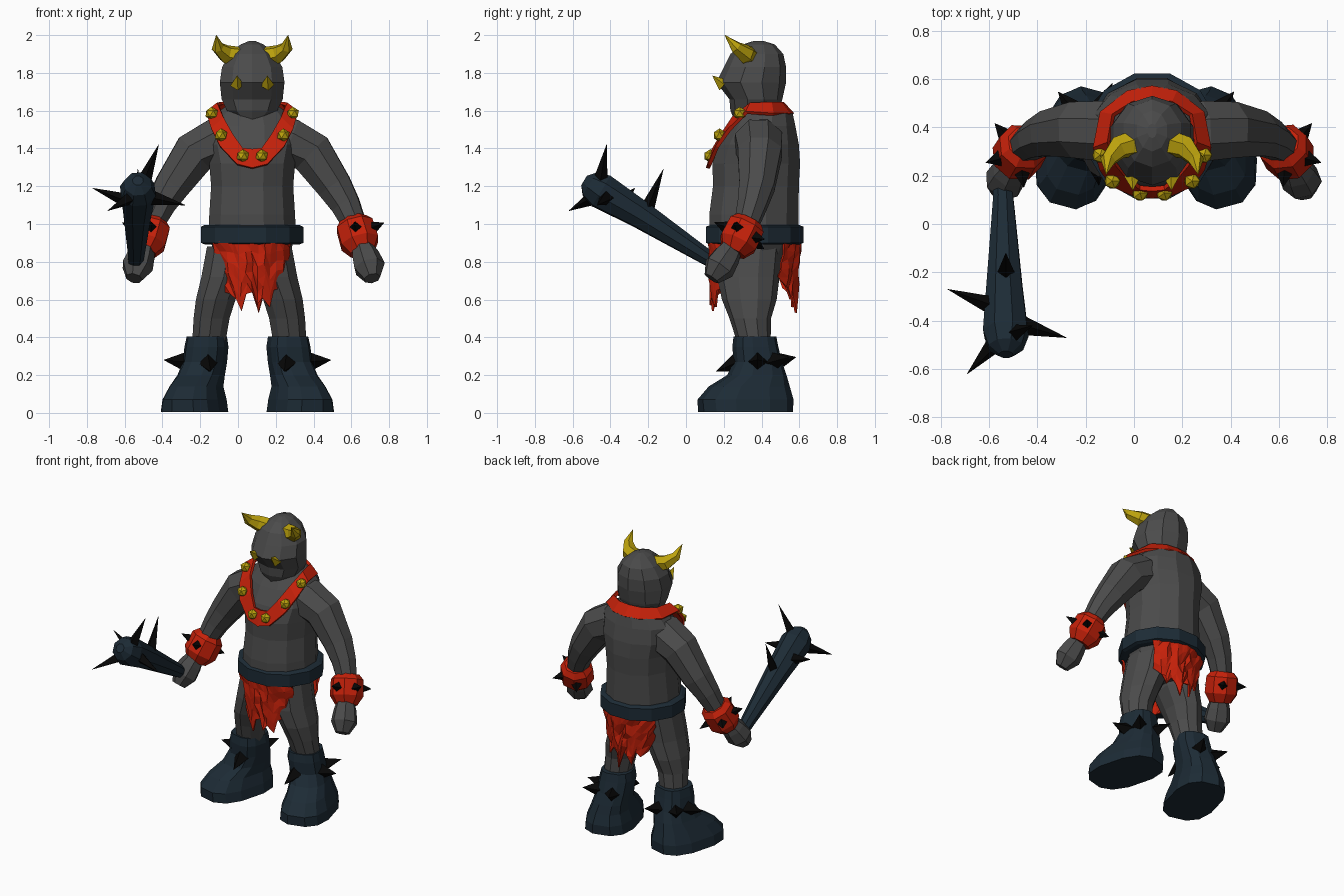
import bpy, bmesh, math, random
from mathutils import Vector, Matrix

if "Cube" in bpy.data.objects:
    bpy.data.objects.remove(bpy.data.objects["Cube"])

random.seed(4)
CX = 0.075          # body centre line


def material(name, rgb):
    m = bpy.data.materials.new(name)
    m.diffuse_color = (*rgb, 1)
    m.use_nodes = True
    m.node_tree.nodes["Principled BSDF"].inputs["Base Color"].default_value = m.diffuse_color
    return m


GREY = material("grey_skin", (0.070, 0.070, 0.070))
BLUE = material("dark_blue", (0.012, 0.024, 0.036))
RED = material("red_cloth", (0.56, 0.015, 0.003))
GOLD = material("gold", (0.50, 0.36, 0.004))
BLACK = material("black", (0.002, 0.002, 0.002))


def finish(bm, name, mat):
    bmesh.ops.recalc_face_normals(bm, faces=bm.faces)
    me = bpy.data.meshes.new(name)
    bm.to_mesh(me)
    bm.free()
    ob = bpy.data.objects.new(name, me)
    me.materials.append(mat)
    bpy.context.collection.objects.link(ob)
    return ob


def skin(bm, rings):
    """Bridge a list of rings and cap both ends."""
    vs = [[bm.verts.new(p) for p in r] for r in rings]
    n = len(vs[0])
    for a, b in zip(vs, vs[1:]):
        for i in range(n):
            j = (i + 1) % n
            bm.faces.new((a[i], a[j], b[j], b[i]))
    bm.faces.new(vs[0])
    bm.faces.new(vs[-1])


def stack(name, mat, levels, n=12, s=1, yaw=0.0, box=1.0, mid=CX):
    """Horizontal oval rings: (z, x from the middle, y, x radius, y radius)."""
    rings = []
    for z, cx, cy, rx, ry in levels:
        ring = []
        for i in range(n):
            a = 2 * math.pi * (i + 0.5) / n
            c, q = math.cos(a), math.sin(a)
            x = rx * math.copysign(abs(c) ** box, c)
            y = ry * math.copysign(abs(q) ** box, q)
            k = yaw * s
            ring.append((mid + s * cx + x * math.cos(k) - y * math.sin(k),
                         cy + x * math.sin(k) + y * math.cos(k), z))
        rings.append(ring)
    bm = bmesh.new()
    skin(bm, rings)
    return finish(bm, name, mat)


def tube(bm, path, n):
    """Round rings along a path of (point, radius)."""
    pts = [Vector(p) for p, _ in path]
    rings, side, last = [], None, None
    for i, (p, r) in enumerate(path):
        t = (pts[min(i + 1, len(pts) - 1)] - pts[max(i - 1, 0)]).normalized()
        if side is None:
            side = t.orthogonal().normalized()
        else:
            side = last.rotation_difference(t) @ side
        last = t
        rings.append([pts[i] + Matrix.Rotation(2 * math.pi * (k + .5) / n, 3, t) @ side * r
                      for k in range(n)])
    skin(bm, rings)


def tube_part(name, mat, path, n):
    bm = bmesh.new()
    tube(bm, path, n)
    return finish(bm, name, mat)


def spikes(name, mat, items, n=4):
    bm = bmesh.new()
    for base, tip, r in items:
        tube(bm, [(base, r), (tip, 0.001)], n)
    return finish(bm, name, mat)


def side_path(path, s, mid=0.08):
    return [((mid + s * x, y, z), r) for x, y, z, r in path]


# Torso, head and belt
stack("torso", GREY, [(.74, 0, .35, .10, .13), (.82, 0, .35, .20, .18), (.95, 0, .36, .24, .245),
      (1.05, 0, .36, .235, .245), (1.20, 0, .37, .225, .235), (1.32, 0, .372, .235, .24),
      (1.42, 0, .385, .26, .22), (1.52, 0, .405, .25, .18), (1.585, 0, .42, .20, .15),
      (1.64, 0, .41, .12, .105)])
stack("head", GREY, [(1.54, 0, .34, .06, .08), (1.60, 0, .365, .14, .13), (1.66, 0, .37, .17, .14),
      (1.75, 0, .345, .18, .185), (1.83, 0, .365, .168, .165), (1.90, 0, .375, .125, .14),
      (1.95, 0, .385, .065, .085), (1.968, 0, .385, .02, .03)], n=10)
stack("belt", BLUE, [(.892, 0, .364, .26, .245), (.90, 0, .364, .28, .268), (.985, 0, .364, .28, .268),
      (.995, 0, .364, .26, .245)])

# Collar band: inner and outer edge from the chest round to the nape
half = [((0, .145, 1.395), (0, .115, 1.295)), ((.05, .15, 1.40), (.08, .125, 1.315)),
        ((.10, .19, 1.47), (.17, .165, 1.41)), ((.15, .25, 1.56), (.215, .23, 1.50)),
        ((.18, .34, 1.635), (.24, .32, 1.59)), ((.16, .45, 1.64), (.21, .46, 1.58)),
        ((.08, .50, 1.64), (.10, .545, 1.58)), ((0, .51, 1.64), (0, .565, 1.58))]
flip = [tuple((-p[0], p[1], p[2]) for p in pair) for pair in half[-2:0:-1]]
bm = bmesh.new()
rows = [[bm.verts.new((CX + x, y, z)) for x, y, z in pair] for pair in half + flip]
for a, b in zip(rows, rows[1:] + rows[:1]):
    bm.faces.new((a[0], b[0], b[1], a[1]))
collar = finish(bm, "collar", RED)
mod = collar.modifiers.new("thickness", 'SOLIDIFY')
mod.thickness, mod.offset = 0.02, 0

# Collar studs
bm = bmesh.new()
for s in (-1, 1):
    for x, y, z in ((.05, .128, 1.36), (.165, .178, 1.47), (.215, .285, 1.585)):
        bmesh.ops.create_icosphere(bm, subdivisions=1, radius=.036,
                                   matrix=Matrix.Translation((CX + s * x, y, z)))
finish(bm, "collar_studs", GOLD)


# Ragged loincloth, front and back
def cloth(name, sign, hems):
    bm = bmesh.new()
    n, rows = len(hems), 6
    grid = []
    for i, hem in enumerate(hems):
        t = 2 * i / (n - 1) - 1
        col = []
        for j in range(rows):
            v = j / (rows - 1)
            x = CX + .205 * t * (1 - .16 * v) + random.uniform(-.006, .006)
            y = .36 + sign * (.24 * math.sqrt(1 - .6 * t * t) - .02 * v) + random.uniform(-.012, .012)
            col.append(bm.verts.new((x, y, .91 + (hem - .91) * v)))
        grid.append(col)
    for a, b in zip(grid, grid[1:]):
        for j in range(rows - 1):
            bm.faces.new((a[j], b[j], b[j + 1]))
            bm.faces.new((a[j], b[j + 1], a[j + 1]))
    ob = finish(bm, name, RED)
    m = ob.modifiers.new("thickness", 'SOLIDIFY')
    m.thickness, m.offset = .012, 0


cloth("front_cloth", -1, [.68, .64, .63, .60, .54, .63, .64, .57, .61, .56, .65, .66, .73])
cloth("back_cloth", 1, [.74, .66, .63, .66, .56, .63, .64, .53, .62, .65, .60, .67, .72])

for s, side in ((-1, "left"), (1, "right")):
    # Legs and boots
    stack(side + "_leg", GREY, [(.88, .11, .34, .12, .17), (.72, .135, .33, .125, .165),
          (.60, .178, .335, .11, .145), (.50, .20, .34, .10, .11), (.37, .215, .36, .092, .088)],
          n=10, s=s, mid=.06)
    stack(side + "_boot", BLUE, [(.005, .28, .315, .165, .25), (.07, .28, .315, .155, .255),
          (.14, .27, .335, .13, .215), (.20, .245, .375, .118, .155), (.27, .225, .38, .112, .125),
          (.35, .217, .367, .112, .118), (.405, .215, .365, .102, .11)],
          n=12, s=s, yaw=math.radians(15), box=.75, mid=.05)
    items = []
    for deg, lift in ((-97, -.05), (0, .01), (50, .025), (112, .025)):
        a = math.radians(deg)
        d = Vector((s * math.cos(a), math.sin(a), 0))
        base = Vector((.05 + s * .222, .378, .27)) + d * .095
        items.append((base, base + d * .125 + Vector((0, 0, lift)), .057))
    spikes(side + "_boot_spikes", BLACK, items)

    # Arms, cuffs and fists
    tube_part(side + "_arm", GREY, side_path([(.08, .38, 1.47, .10), (.19, .385, 1.435, .135),
              (.31, .39, 1.375, .125), (.43, .375, 1.20, .10), (.49, .35, 1.10, .083),
              (.535, .32, 1.0, .068)], s), 8)
    tube_part(side + "_cuff", RED, side_path([(.53, .335, 1.02, .075), (.538, .32, .99, .105),
              (.565, .275, .90, .108), (.58, .25, .85, .07)], s), 8)
    tube_part(side + "_hand", GREY, side_path([(.57, .26, .90, .05), (.595, .215, .83, .075),
              (.615, .175, .77, .085), (.63, .135, .712, .045)], s), 7)
    axis = Vector((s * .05, -.08, -.17)).normalized()
    ref = axis.cross(Vector((0, 1, 0))).normalized()
    items = []
    for k in range(5):
        d = Matrix.Rotation(2 * math.pi * k / 5 + (.3 if s > 0 else math.pi - .3), 3, axis) @ ref
        if d.x * s > -.6:
            base = Vector((.08 + s * .552, .297, .945)) + d * .09
            items.append((base, base + d * .07, .035))
    spikes(side + "_cuff_spikes", BLACK, items)

    # Horns and eyes
    tube_part(side + "_horn", GOLD, side_path([(.07, .335, 1.885, .055), (.14, .315, 1.90, .05),
              (.182, .265, 1.935, .034), (.19, .205, 2.0, .001)], s, CX), 6)
    x = CX + s * .08
    spikes(side + "_eye", GOLD, [((x, .20, 1.735), (x, .14, 1.785), .036)])

# Spiked club in the left fist
tube_part("club", BLUE, [((-.545, .17, .785), .038), ((-.54, .10, .83), .045),
          ((-.535, -.25, 1.055), .078), ((-.53, -.45, 1.175), .099),
          ((-.53, -.51, 1.212), .075), ((-.53, -.54, 1.23), .03)], 8)
spikes("club_spikes", BLACK, [((-.58, -.34, 1.12), (-.77, -.27, 1.19), .04),
       ((-.46, -.42, 1.14), (-.28, -.47, 1.10), .04),
       ((-.57, -.49, 1.14), (-.69, -.62, 1.07), .04),
       ((-.53, -.21, 1.07), (-.53, -.12, 1.29), .04),
       ((-.50, -.455, 1.22), (-.42, -.42, 1.42), .04)])
